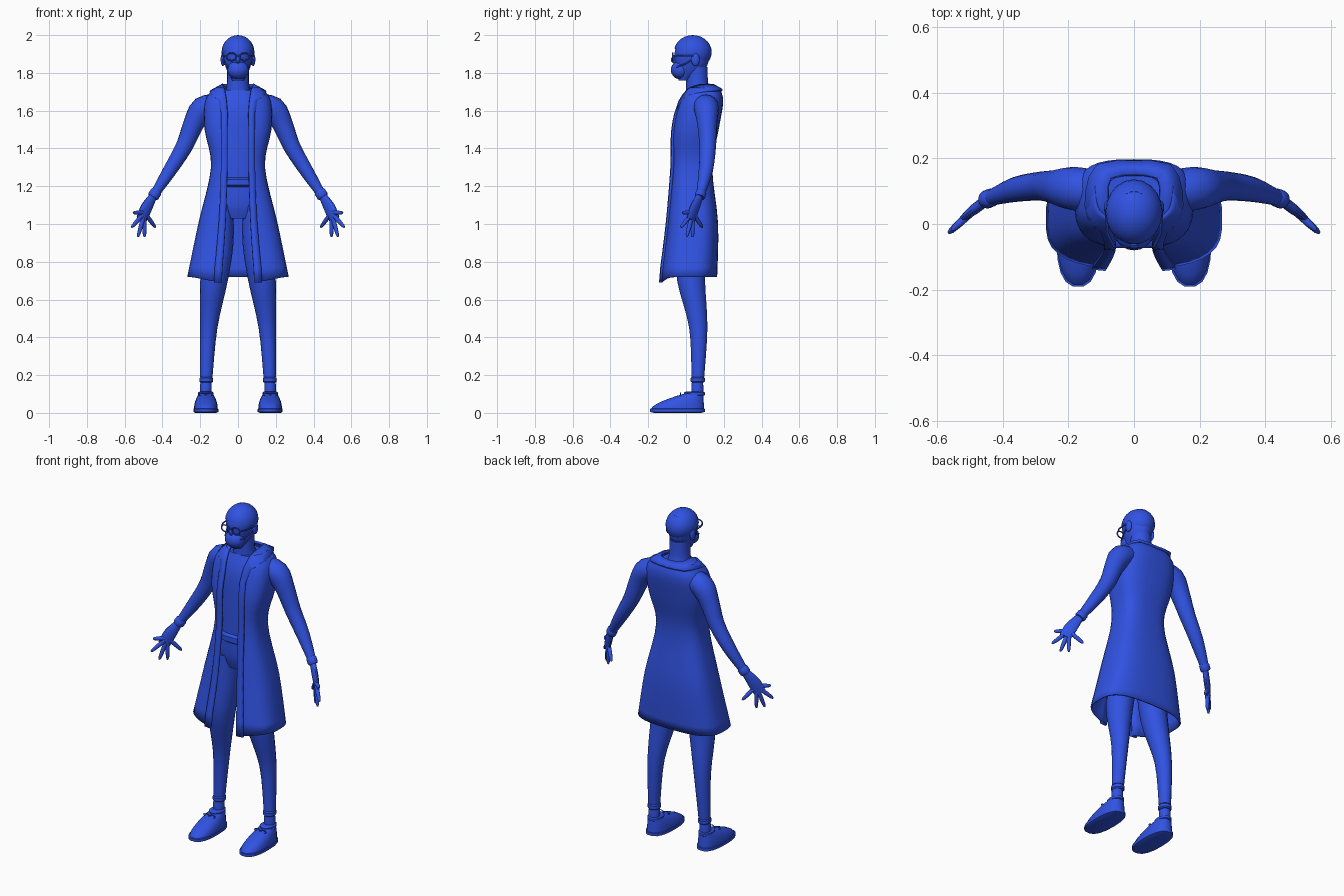
import bpy, bmesh, math
from mathutils import Vector, Quaternion

if "Cube" in bpy.data.objects:
    bpy.data.objects.remove(bpy.data.objects["Cube"])

BLUE = (0.03, 0.085, 0.76, 1)
blue = bpy.data.materials.new("royal blue")
blue.use_nodes = True
blue.diffuse_color = BLUE
blue.node_tree.nodes["Principled BSDF"].inputs["Base Color"].default_value = BLUE
parts = []


def finish(name, bm, mirror=False, thickness=0):
    """Turn a bmesh into a coloured object, with optional mirror and thickness."""
    bmesh.ops.recalc_face_normals(bm, faces=bm.faces)
    mesh = bpy.data.meshes.new(name)
    bm.to_mesh(mesh)
    bm.free()
    part = bpy.data.objects.new(name, mesh)
    bpy.context.collection.objects.link(part)
    mesh.materials.append(blue)
    if mirror:
        part.modifiers.new("Mirror", "MIRROR")
    if thickness:
        solidify = part.modifiers.new("Solidify", "SOLIDIFY")
        solidify.thickness, solidify.offset = thickness, 0
    parts.append(part)


def power(value, exponent):
    return math.copysign(abs(value) ** exponent, value)


def smooth(keys, steps=4):
    """Pass a flowing curve through a few key tuples."""
    padded = [keys[0], *keys, keys[-1]]
    result = []
    for i in range(len(keys) - 1):
        for step in range(steps):
            t = step / steps
            result.append([b + t * ((c - a) / 2 + t * (a - 2.5 * b + 2 * c - d / 2
                                                     + t * (1.5 * (b - c) + (d - a) / 2)))
                           for a, b, c, d in zip(*padded[i:i + 4])])
    return result + [keys[-1]]


def skin(bm, rows, closed):
    """Join rows of points with quads, capping closed tubes."""
    rows = [[bm.verts.new(point) for point in row] for row in rows]
    count = len(rows[0])
    for low, high in zip(rows, rows[1:]):
        for i in range(count if closed else count - 1):
            j = (i + 1) % count
            bm.faces.new((low[i], low[j], high[j], high[i]))
    if closed:
        bm.faces.new(rows[0])
        bm.faces.new(rows[-1])


def loft(name, rings, sides=18, exponent=1, along=False, mirror=False):
    """Rings are x, y, z, x radius, y radius; along turns them to face the path."""
    rows = []
    for k, (x, y, z, rx, ry) in enumerate(rings):
        before, after = rings[max(k - 1, 0)], rings[min(k + 1, len(rings) - 1)]
        path = Vector(after[:3]) - Vector(before[:3])
        turn = path.to_track_quat("Z", "Y") if along else Quaternion()
        angles = [math.tau * i / sides for i in range(sides)]
        rows.append([Vector((x, y, z)) + turn @ Vector((rx * power(math.cos(a), exponent),
                                                        ry * power(math.sin(a), exponent), 0))
                     for a in angles])
    bm = bmesh.new()
    skin(bm, rows, True)
    finish(name, bm, mirror)


def stack(name, levels, x=0, **options):
    """Levels are z, half width, front y, back y."""
    loft(name, [(x, (front + back) / 2, z, width, (back - front) / 2)
                for z, width, front, back in levels], **options)


def cuff(name, start, end, rx, ry, **options):
    """A short band with rolled edges."""
    start, end = Vector(start), Vector(end)
    loft(name, [(*start.lerp(end, s), rx * swell, ry * swell)
                for s, swell in ((0, .85), (.2, 1), (.8, 1), (1, .85))], **options)


def rod(name, points, radius, **options):
    loft(name, [(*point, radius, radius) for point in points], sides=8, along=True, **options)


def ball(name, centre, size, mirror=False, cut=None):
    """An ellipsoid, optionally trimmed below a plane sloping down to the back."""
    bm = bmesh.new()
    bmesh.ops.create_uvsphere(bm, u_segments=20, v_segments=14, radius=1)
    bmesh.ops.scale(bm, vec=size, verts=bm.verts)
    bmesh.ops.translate(bm, vec=centre, verts=bm.verts)
    if cut:
        bmesh.ops.bisect_plane(bm, geom=bm.verts[:] + bm.edges[:] + bm.faces[:],
                               plane_co=(0, 0, cut), plane_no=(0, -.4, -1), clear_outer=True)
    finish(name, bm, mirror)


def sheet(name, rows, thickness):
    bm = bmesh.new()
    skin(bm, rows, False)
    finish(name, bm, True, thickness)


def hoop(name, centre, width, height, radius, count=20):
    """A pair of upright rings facing the front."""
    rows = []
    for i in range(count + 1):
        angle = math.tau * i / count
        out = Vector((math.cos(angle) * width, 0, math.sin(angle) * height))
        rows.append([Vector(centre) + out + radius * (out.normalized() * math.cos(b)
                                                      + Vector((0, math.sin(b), 0)))
                     for b in [math.tau * j / 6 for j in range(7)]])
    bm = bmesh.new()
    skin(bm, rows, False)
    bmesh.ops.remove_doubles(bm, verts=bm.verts, dist=.0001)
    finish(name, bm, True)


# Head, hair and neck
stack("head", smooth([(1.76, .03, -.04, .02), (1.83, .065, -.055, .11),
                      (1.92, .08, -.06, .12), (1.98, .05, -.02, .1)]))
ball("hair", (0, .036, 1.91), (.087, .1, .09), cut=1.905)
stack("neck", smooth([(1.66, .08, 0, .15), (1.73, .06, 0, .12), (1.83, .058, 0, .115)]))
ball("ear", (.08, .05, 1.87), (.012, .022, .034), mirror=True)
ball("nose", (0, -.06, 1.87), (.012, .02, .02))

# Face mask and spectacles
ball("face_mask", (0, -.03, 1.816), (.058, .05, .05))
rod("mask_strap", [(.05, -.05, 1.83), (.073, 0, 1.85), (.084, .06, 1.89)], .004, mirror=True)
hoop("spectacle_rim", (.035, -.07, 1.885), .026, .02, .004)
rod("spectacle_temple", [(.06, -.07, 1.89), (.08, -.03, 1.89), (.086, .05, 1.89)], .004, mirror=True)
rod("spectacle_bridge", [(-.01, -.07, 1.89), (.01, -.07, 1.89)], .004)

# Shirt, belt and trousers
stack("shirt", smooth([(1.2, .12, -.055, .11), (1.4, .12, -.053, .13),
                       (1.6, .15, -.04, .16), (1.71, .09, 0, .15)]), exponent=.75)
cuff("belt", (0, .024, 1.195), (0, .024, 1.247), .125, .096, exponent=.75)
stack("trouser_hips", smooth([(1.03, .09, -.03, .09), (1.1, .14, -.05, .12),
                              (1.21, .125, -.055, .115)]), exponent=.8)
loft("trouser_leg", smooth([(.085, .025, 1.1, .06, .08), (.1, .025, .9, .076, .08),
                            (.127, .027, .7, .073, .075), (.155, .065, .45, .046, .049),
                            (.168, .063, .19, .033, .034)]), mirror=True)
cuff("trouser_cuff", (.168, .062, .16), (.168, .062, .19), .036, .038, mirror=True)

# Ankles and shoes
cuff("ankle", (.17, .06, .06), (.17, .06, .17), .031, .032, mirror=True)
cuff("shoe_sole", (.17, -.045, 0), (.17, -.045, .027), .066, .147, exponent=.8, mirror=True)
stack("shoe_upper", [(.02 + .084 * t, .063 - .027 * t ** 2, -.188 + .185 * t ** 1.6, .098 - .006 * t)
                     for t in [k / 6 for k in range(7)]], x=.17, exponent=.85, mirror=True)
cuff("shoe_collar", (.17, .045, .09), (.17, .045, .112), .041, .056, mirror=True)
for side in (-1, 1):
    hoop("shoe_lace_loop", (.17 + side * .02, -.03, .098), .018, .008, .003, count=10)

# Open coat: levels are z, half opening, half width, front y, back y
coat = smooth([(.72, .09, .264, -.13, .16), (1, .07, .206, -.095, .165), (1.3, .06, .138, -.07, .134),
               (1.5, .06, .172, -.065, .168), (1.65, .06, .17, -.03, .192), (1.72, .08, .115, .01, .172)])
HEM_DIP = .03
columns = 16
rows = []
for level, (z, opening, width, front, back) in enumerate(coat):
    start = math.asin((opening / width) ** (1 / .7))
    row = []
    for i in range(columns + 1):
        angle = start + (math.pi - start) * i / columns
        forward = math.cos(angle)
        dip = HEM_DIP * max(forward, 0) ** 4 if level == 0 else 0
        x = width * max(math.sin(angle), 0) ** .7 if i < columns else 0
        y = (front + back) / 2 - power(forward, .65) * (back - front) / 2
        row.append((x, y, z - dip))
    rows.append(row)
sheet("coat", rows, .01)

# Coat facing, widening to the hem and running up into the collar
strip = []
for level, (z, opening, width, front, back) in enumerate(coat):
    if z < 1.6:
        low = z - HEM_DIP if level == 0 else z
        strip.append(((opening - .004, front - .006, low),
                      (opening + .03 + .02 * max(1.1 - z, 0), front - .002, low)))
collar = smooth([(.06, -.033, 1.65, .1, -.02, 1.65), (.07, .01, 1.71, .14, .02, 1.68),
                 (.08, .08, 1.735, .145, .1, 1.7), (.07, .14, 1.735, .11, .18, 1.71),
                 (0, .15, 1.73, 0, .19, 1.705)], steps=2)
strip += [(point[:3], point[3:]) for point in collar]
sheet("coat_facing_and_collar", strip, .014)

# Sleeves and cuffs
loft("sleeve", smooth([(.1, .1, 1.64, .06, .05), (.185, .108, 1.61, .066, .066),
                       (.235, .112, 1.53, .053, .055), (.285, .115, 1.41, .044, .045),
                       (.36, .105, 1.285, .038, .037), (.44, .078, 1.16, .023, .024)], steps=3),
     sides=16, along=True, mirror=True)
cuff("sleeve_cuff", (.43, .082, 1.175), (.452, .073, 1.141), .028, .031, along=True, mirror=True)

# Hands, with fingers fanned by angle and length from the palm
loft("palm", smooth([(.442, .078, 1.157, .016, .02), (.485, .045, 1.085, .016, .036),
                     (.512, .024, 1.022, .01, .034)]), sides=14, along=True, mirror=True)
palm = Vector((.495, .035, 1.06))
outward = Vector((.74, -.67, 0))
for angle, length in ((0, .08), (40, .12), (70, .135), (90, .13), (135, .11)):
    angle = math.radians(angle)
    reach = length * (outward * math.cos(angle) - Vector((0, 0, math.sin(angle))))
    loft("finger", [(*(palm + reach * s), radius, radius)
                    for s, radius in ((.2, .012), (.6, .0115), (.9, .009), (1, .005))],
         sides=10, along=True, mirror=True)

# Smooth shading with crisp creases
bpy.ops.object.select_all(action="DESELECT")
for part in parts:
    part.select_set(True)
bpy.context.view_layer.objects.active = parts[0]
bpy.ops.object.shade_smooth_by_angle(angle=math.radians(40))
